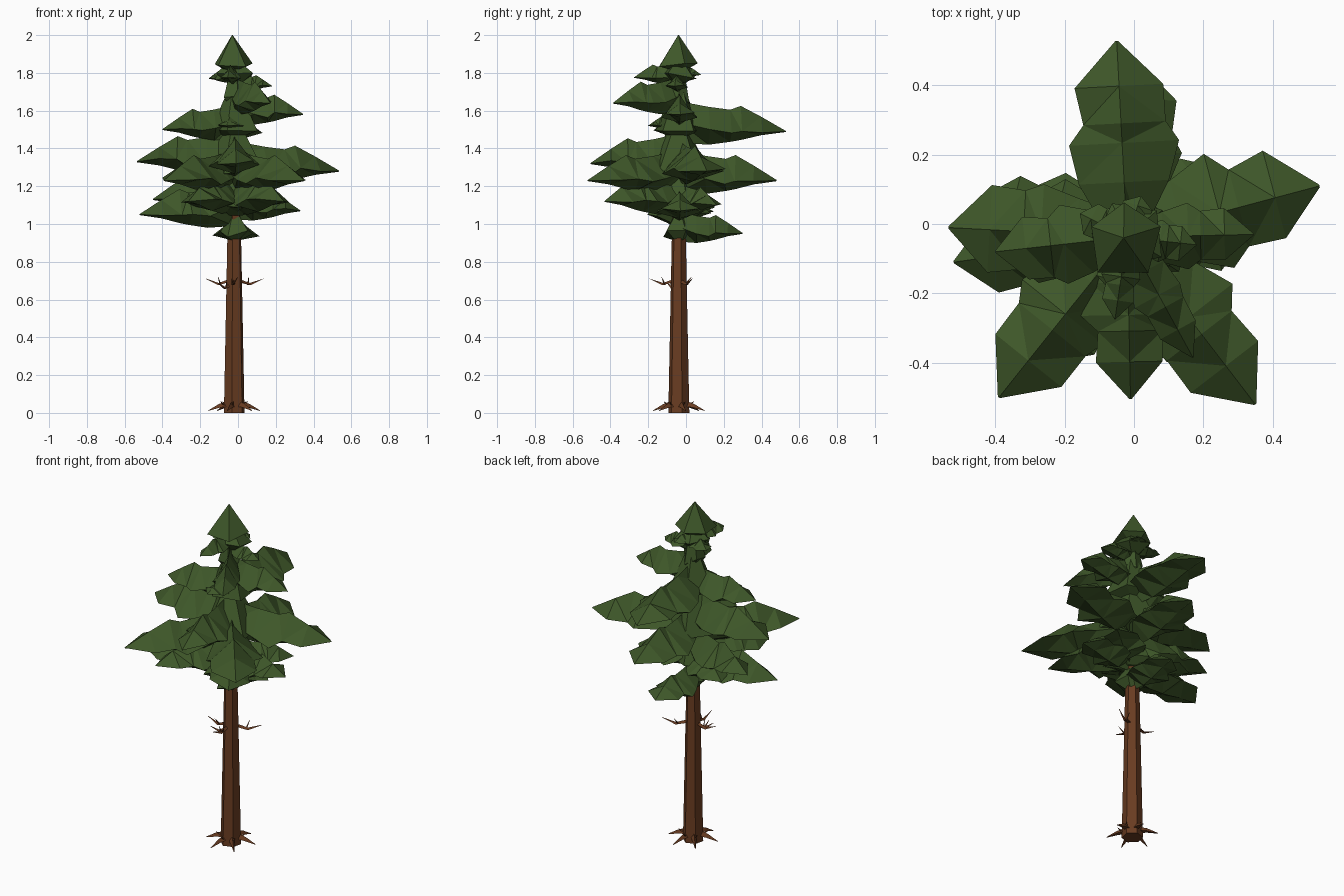
import bpy, bmesh, math, random
from mathutils import Vector

if "Cube" in bpy.data.objects:
    bpy.data.objects.remove(bpy.data.objects["Cube"])

random.seed(4)
CX, CY = -0.02, -0.038          # trunk axis


def material(name, rgb):
    m = bpy.data.materials.new(name)
    m.diffuse_color = (*rgb, 1)
    m.use_nodes = True
    m.node_tree.nodes["Principled BSDF"].inputs["Base Color"].default_value = m.diffuse_color
    return m


BARK = material("bark", (0.14, 0.045, 0.015))
GREEN = material("needles", (0.048, 0.095, 0.022))


def finish(name, bm, mat):
    bmesh.ops.recalc_face_normals(bm, faces=bm.faces)
    me = bpy.data.meshes.new(name)
    bm.to_mesh(me)
    bm.free()
    me.materials.append(mat)
    ob = bpy.data.objects.new(name, me)
    bpy.context.collection.objects.link(ob)


def loft(bm, rings):
    """Skin a list of equal-sized rings of points and cap both ends."""
    vs = [[bm.verts.new(p) for p in r] for r in rings]
    n = len(vs[0])
    for a, b in zip(vs, vs[1:]):
        for i in range(n):
            j = (i + 1) % n
            bm.faces.new((a[i], a[j], b[j], b[i]))
    bm.faces.new(vs[0])
    bm.faces.new(vs[-1])


def ring(z, r, n, wobble=0.0, turn=0.3, dz=0.0):
    pts = []
    for i in range(n):
        a = turn + i * math.tau / n
        q = r * (1 + random.uniform(-wobble, wobble))
        pts.append((CX + q * math.cos(a), CY + q * math.sin(a), z + random.uniform(-dz, dz)))
    return pts


# Trunk: tapered six-sided column
bm = bmesh.new()
loft(bm, [ring(0, 0.057, 6), ring(0.93, 0.038, 6), ring(1.85, 0.015, 6)])
finish("trunk", bm, BARK)


def spike(bm, path, radii):
    """Three-sided tapering spike along a path."""
    d = (Vector(path[-1]) - Vector(path[0])).normalized()
    s = d.cross(Vector((0, 0, 1))).normalized()
    t = s.cross(d)
    loft(bm, [[Vector(p) + r * (math.cos(k * math.tau / 3) * t + math.sin(k * math.tau / 3) * s)
               for k in range(3)] for p, r in zip(path, radii)])


def polar(a, r, z):
    return (CX + r * math.cos(a), CY + r * math.sin(a), z)


# Roots: forked spikes around the foot
bm = bmesh.new()
for deg in (15, 75, 130, 195, 255, 312):
    a = math.radians(deg)
    spike(bm, [polar(a, 0.03, 0.045), polar(a, 0.08, 0.035), polar(a, 0.14, 0.012)], [0.02, 0.013, 0.002])
    spike(bm, [polar(a, 0.05, 0.035), polar(a + 0.2, 0.08, 0.06)], [0.009, 0.001])
finish("roots", bm, BARK)

# Dead twigs part-way up the trunk
bm = bmesh.new()
for deg, r, z in ((25, 0.17, 0.71), (180, 0.15, 0.71), (265, 0.155, 0.71), (215, 0.11, 0.69)):
    a = math.radians(deg)
    spike(bm, [polar(a, 0.02, z - 0.01), polar(a, 0.55 * r, z - 0.03), polar(a, r, z)], [0.011, 0.008, 0.001])
    spike(bm, [polar(a, 0.48 * r, z - 0.03), polar(a + 0.3, 0.6 * r, z + 0.01)], [0.006, 0.001])
finish("dead_twigs", bm, BARK)


# Fir boughs: (tip x, tip y, tip z, half width)
BOUGHS = [
    # lowest tier
    (-0.01, 0.30, 0.95, 0.10), (0.33, -0.03, 1.07, 0.10), (-0.52, -0.11, 1.05, 0.11),
    (0.02, -0.24, 1.09, 0.07), (-0.30, 0.10, 1.06, 0.09), (0.25, 0.16, 1.10, 0.09),
    # second tier
    (-0.45, 0.07, 1.13, 0.09), (-0.26, -0.40, 1.12, 0.11), (0.24, -0.43, 1.12, 0.11),
    # wide tier
    (0.0, 0.48, 1.23, 0.12), (-0.39, -0.50, 1.23, 0.12), (0.35, -0.52, 1.23, 0.12),
    (0.535, 0.11, 1.28, 0.13), (-0.535, -0.01, 1.33, 0.12), (-0.01, -0.505, 1.32, 0.105),
    # upper tiers
    (-0.05, 0.528, 1.49, 0.125), (-0.40, -0.08, 1.50, 0.09),
    (0.345, -0.03, 1.58, 0.075), (0.17, -0.385, 1.64, 0.06), (-0.06, -0.20, 1.52, 0.06),
    (0.18, -0.06, 1.73, 0.05), (-0.055, -0.275, 1.775, 0.045), (-0.155, 0.03, 1.77, 0.05),
    (0.02, 0.08, 1.79, 0.045),
]
# Along the bough: fraction of length, width, top, rim and underside heights.
# An inner tuft flares out at half length, the outer tuft ends in the tip.
STATIONS = ((0.0, 0.4, 0.16, 0.04, -0.06), (0.28, 0.95, 0.13, 0.0, -0.07),
            (0.48, 1.25, 0.115, -0.01, -0.055), (0.58, 0.95, 0.135, 0.005, -0.045),
            (0.77, 1.0, 0.078, 0.005, -0.02), (1.0, 0.03, 0.003, 0, -0.003))


def jit(s=0.012):
    return random.uniform(-s, s)


bm = bmesh.new()
up = Vector((0, 0, 1))
for x, y, z, w in BOUGHS:
    d = Vector((x - CX, y - CY, 0))
    side = Vector((-d.y, d.x, 0)).normalized()
    h = min(1.0, d.length / 0.47)
    rings = []
    for f, wf, top, rim, low in STATIONS:
        k = 0 if f == 1.0 else h
        c = Vector((CX, CY, z)) + d * f
        rings.append([c + up * (top * h),
                      c + side * w * (wf + jit(0.1) * k) + up * (rim * h + jit() * k),
                      c + up * (low * h),
                      c - side * w * (wf + jit(0.1) * k) + up * (rim * h + jit() * k)])
    loft(bm, rings)
bmesh.ops.triangulate(bm, faces=bm.faces)
finish("boughs", bm, GREEN)

# Inner needle skirts hugging the trunk: (bottom z, top z, bottom r, top r)
bm = bmesh.new()
for z0, z1, r0, r1 in ((0.95, 1.06, 0.085, 0.02), (1.08, 1.26, 0.14, 0.04), (1.28, 1.53, 0.17, 0.04),
                       (1.50, 1.72, 0.14, 0.03), (1.66, 1.80, 0.07, 0.03), (1.78, 1.86, 0.10, 0.03)):
    turn = random.uniform(0, 1)
    loft(bm, [ring(z0 - 0.035, 0.4 * r0, 5, 0.1, turn), ring(z0, r0, 5, 0.2, turn, 0.02),
              ring(z1, r1, 5, 0.1, turn)])
finish("inner_needles", bm, GREEN)

# Pointed crown
CX, CY = -0.03, -0.04
bm = bmesh.new()
loft(bm, [ring(1.815, 0.04, 5), ring(1.84, 0.115, 5, 0.15, 0.3, 0.015), ring(2.0, 0.002, 5)])
finish("crown", bm, GREEN)
